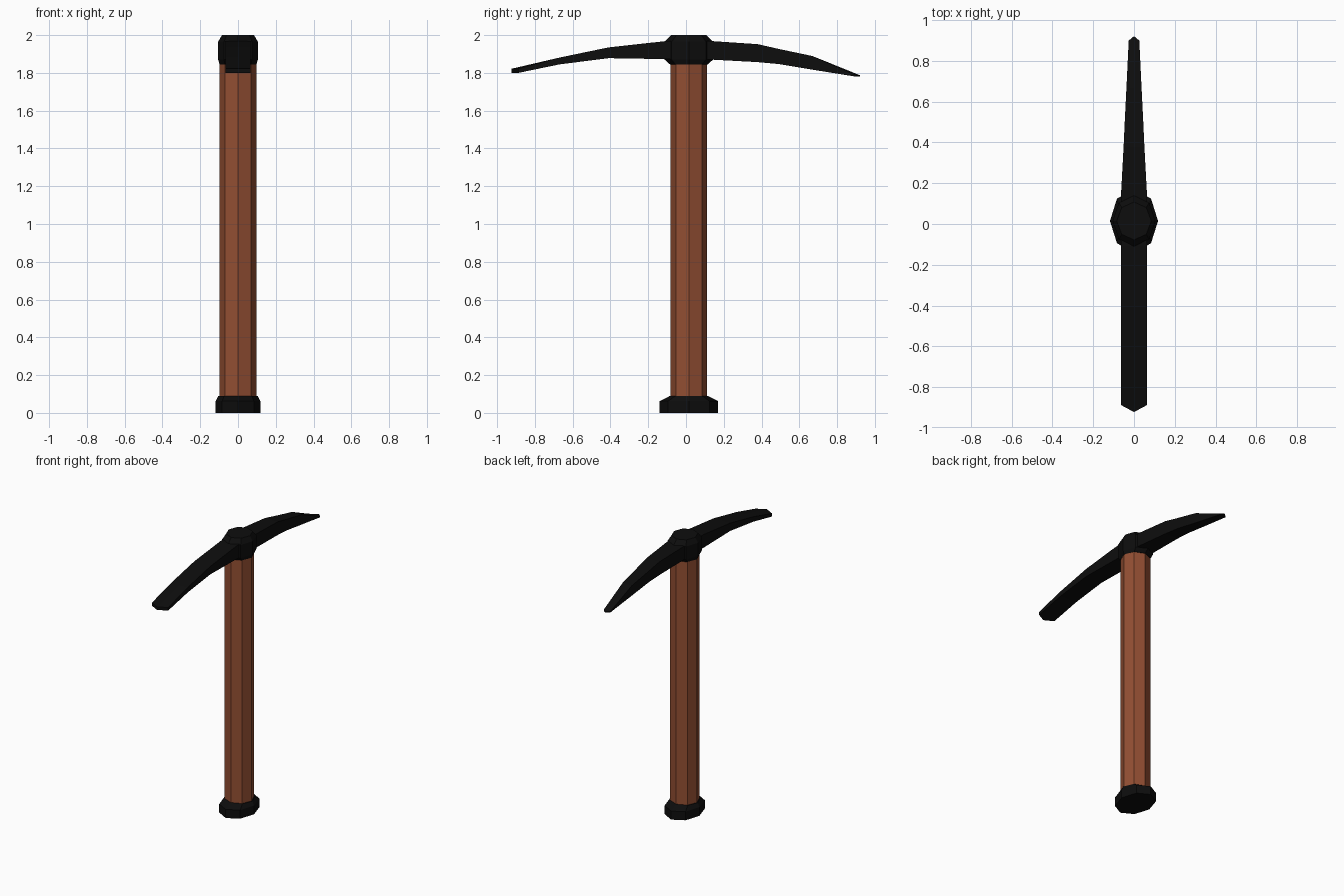
import bpy, bmesh
from math import cos, sin, pi

cube = bpy.data.objects.get("Cube")
if cube:
    bpy.data.objects.remove(cube, do_unlink=True)


def material(name, rgb):
    m = bpy.data.materials.new(name)
    m.use_nodes = True
    m.diffuse_color = (*rgb, 1)
    bsdf = m.node_tree.nodes["Principled BSDF"]
    bsdf.inputs["Base Color"].default_value = (*rgb, 1)
    bsdf.inputs["Roughness"].default_value = 0.8
    return m


wood = material("reddish brown wood", (0.29, 0.077, 0.032))
iron = material("black iron", (0.004, 0.004, 0.004))
CENTRE_Y = 0.015


def loft(name, rings, mat):
    """Skin a list of equal-length vertex rings and cap both ends."""
    bm = bmesh.new()
    loops = [[bm.verts.new(p) for p in ring] for ring in rings]
    n = len(loops[0])
    for a, b in zip(loops, loops[1:]):
        for i in range(n):
            j = (i + 1) % n
            bm.faces.new((a[i], a[j], b[j], b[i]))
    bm.faces.new(loops[0])
    bm.faces.new(loops[-1])
    bmesh.ops.recalc_face_normals(bm, faces=bm.faces)
    mesh = bpy.data.meshes.new(name)
    bm.to_mesh(mesh)
    bm.free()
    mesh.materials.append(mat)
    obj = bpy.data.objects.new(name, mesh)
    bpy.context.collection.objects.link(obj)
    return obj


def octagon(rx, ry, z):
    return [(rx * cos(i * pi / 4), CENTRE_Y + ry * sin(i * pi / 4), z)
            for i in range(8)]


def stack(name, sizes, mat):
    return loft(name, [octagon(*s) for s in sizes], mat)


# Octagonal shaft, foot cap and head collar
stack("handle", [(0.097, 0.097, 0.05), (0.097, 0.097, 1.88)], wood)
stack("foot_cap", [(0.118, 0.155, 0), (0.118, 0.155, 0.062),
                   (0.104, 0.1, 0.09)], iron)
stack("head_collar", [(0.098, 0.1, 1.845), (0.105, 0.128, 1.87),
                      (0.105, 0.128, 1.965), (0.085, 0.093, 2.0)], iron)


def blade(name, sections, nose):
    """Arched bar; each section is y, half width, top z, bottom z.
    The last section gets a pointed nose in plan."""
    rings = []
    for k, (y, w, top, low) in enumerate(sections):
        mid = y + (nose if k == len(sections) - 1 else 0)
        rings.append([(-w, y, low), (0, mid, low), (w, y, low),
                      (w, y, top), (0, mid, top), (-w, y, top)])
    return loft(name, rings, iron)


# Broad chisel arm at the front, narrow pick arm at the back
blade("chisel_arm", [(0.03, 0.065, 1.97, 1.87), (-0.11, 0.065, 1.968, 1.873),
                     (-0.41, 0.065, 1.935, 1.878), (-0.67, 0.065, 1.881, 1.845),
                     (-0.888, 0.065, 1.822, 1.8)], -0.035)
blade("pick_arm", [(0.0, 0.067, 1.97, 1.875), (0.14, 0.064, 1.968, 1.87),
                   (0.38, 0.051, 1.952, 1.857), (0.49, 0.046, 1.927, 1.847),
                   (0.67, 0.037, 1.889, 1.817), (0.9, 0.026, 1.787, 1.78)], 0.022)
